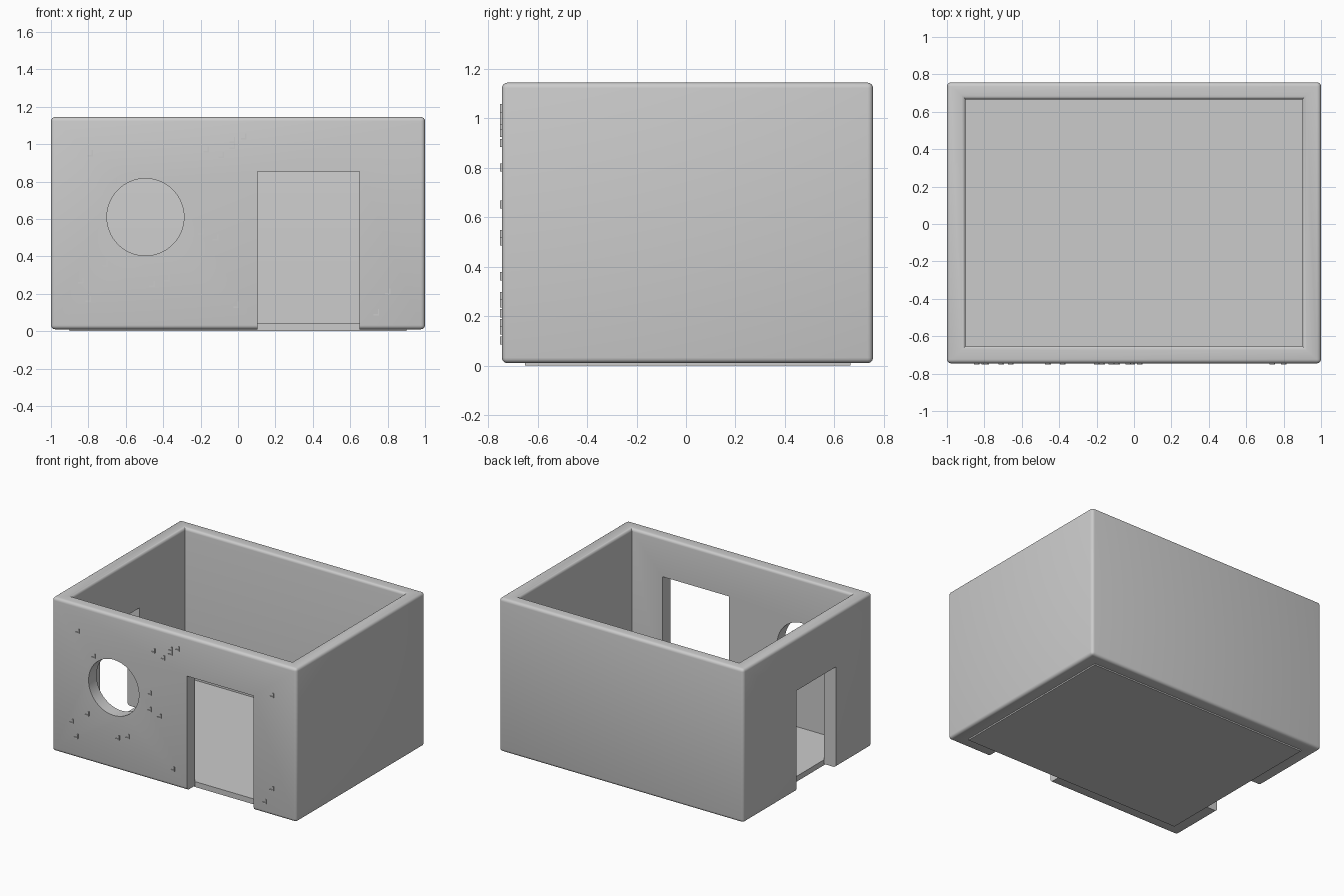
import bpy, bmesh, math
from mathutils import Vector, Matrix

if "Cube" in bpy.data.objects:
    bpy.data.objects.remove(bpy.data.objects["Cube"])

grey = bpy.data.materials.new("plaster grey")
grey.diffuse_color = (0.6, 0.6, 0.6, 1)
grey.use_nodes = True
grey.node_tree.nodes["Principled BSDF"].inputs["Base Color"].default_value = grey.diffuse_color

X0, X1, Y0, Y1, Z0, Z1 = -1.0, 1.0, -0.745, 0.757, 0.01, 1.145
IX, IY0, IY1 = 0.9, -0.652, 0.666      # inner faces of the walls


def add_object(name, bm):
    bmesh.ops.recalc_face_normals(bm, faces=bm.faces[:])
    mesh = bpy.data.meshes.new(name)
    bm.to_mesh(mesh)
    bm.free()
    mesh.materials.append(grey)
    obj = bpy.data.objects.new(name, mesh)
    bpy.context.collection.objects.link(obj)
    return obj


def add_box(bm, lo, hi):
    lo, hi = Vector(lo), Vector(hi)
    m = Matrix.Translation((lo + hi) / 2) @ Matrix.Diagonal((*(hi - lo), 1))
    bmesh.ops.create_cube(bm, size=1, matrix=m)


def box(name, lo, hi):
    bm = bmesh.new()
    add_box(bm, lo, hi)
    return add_object(name, bm)


# Wall ring, open at top and bottom
bm = bmesh.new()


def ring(x0, x1, y0, y1, z):
    return [bm.verts.new((x, y, z)) for x, y in ((x0, y0), (x1, y0), (x1, y1), (x0, y1))]


loops = [ring(X0, X1, Y0, Y1, Z0), ring(X0, X1, Y0, Y1, Z1),
         ring(-IX, IX, IY0, IY1, Z1), ring(-IX, IX, IY0, IY1, Z0)]
for k in range(4):
    a, b = loops[k], loops[(k + 1) % 4]
    for i in range(4):
        j = (i + 1) % 4
        bm.faces.new((a[i], a[j], b[j], b[i]))
outer, inner_top = set(loops[0] + loops[1]), set(loops[2])
round_edges = [e for e in bm.edges if set(e.verts) <= outer or set(e.verts) <= inner_top]
bmesh.ops.bevel(bm, geom=round_edges, offset=0.022, segments=4, profile=0.5, affect='EDGES')
walls = add_object("walls", bm)

# Openings: front door, side door, round window
cutters = [box("front_door_cutter", (0.105, -0.9, -0.1), (0.65, -0.5, 0.855)),
           box("side_door_cutter", (-1.2, -0.325, -0.1), (-0.8, 0.135, 0.755))]
bm = bmesh.new()
bmesh.ops.create_cone(bm, cap_ends=True, segments=64, radius1=0.206, radius2=0.206, depth=0.4,
                      matrix=Matrix.Translation((-0.495, -0.7, 0.61)) @ Matrix.Rotation(math.pi / 2, 4, 'X'))
cutters.append(add_object("round_window_cutter", bm))
for c in cutters:
    c.hide_render = True
    mod = walls.modifiers.new(c.name, 'BOOLEAN')
    mod.operation, mod.solver, mod.object = 'DIFFERENCE', 'EXACT', c

# Bake the cuts, then smooth the rounded rims
dg = bpy.context.evaluated_depsgraph_get()
baked = bpy.data.meshes.new_from_object(walls.evaluated_get(dg))
walls.modifiers.clear()
walls.data = baked
for c in cutters:
    bpy.data.objects.remove(c)
bpy.context.view_layer.objects.active = walls
walls.select_set(True)
bpy.ops.object.shade_smooth_by_angle(angle=math.radians(30))

# Floor slab between the walls
box("floor", (-IX, IY0, 0.0), (IX, IY1, 0.04))

# Tiny brick chips just proud of the front wall
chips = [(-.79, .94), (-.66, .79), (-.17, .96), (-.09, .93), (-.03, .98), (-.03, 1.01), (.03, 1.03),
         (-.2, .64), (-.2, .52), (-.12, .49), (-.71, .35), (-.84, .26), (-.8, .16),
         (-.46, .24), (-.38, .27), (-.01, .13), (.8, .89), (.8, .2), (.74, .09)]
bm = bmesh.new()
for x, z in chips:
    add_box(bm, (x - 0.015, Y0 - 0.007, z - 0.005), (x + 0.015, Y0 + 0.004, z + 0.003))
    add_box(bm, (x + 0.008, Y0 - 0.007, z + 0.003), (x + 0.015, Y0 + 0.004, z + 0.028))
add_object("brick_chips", bm)
